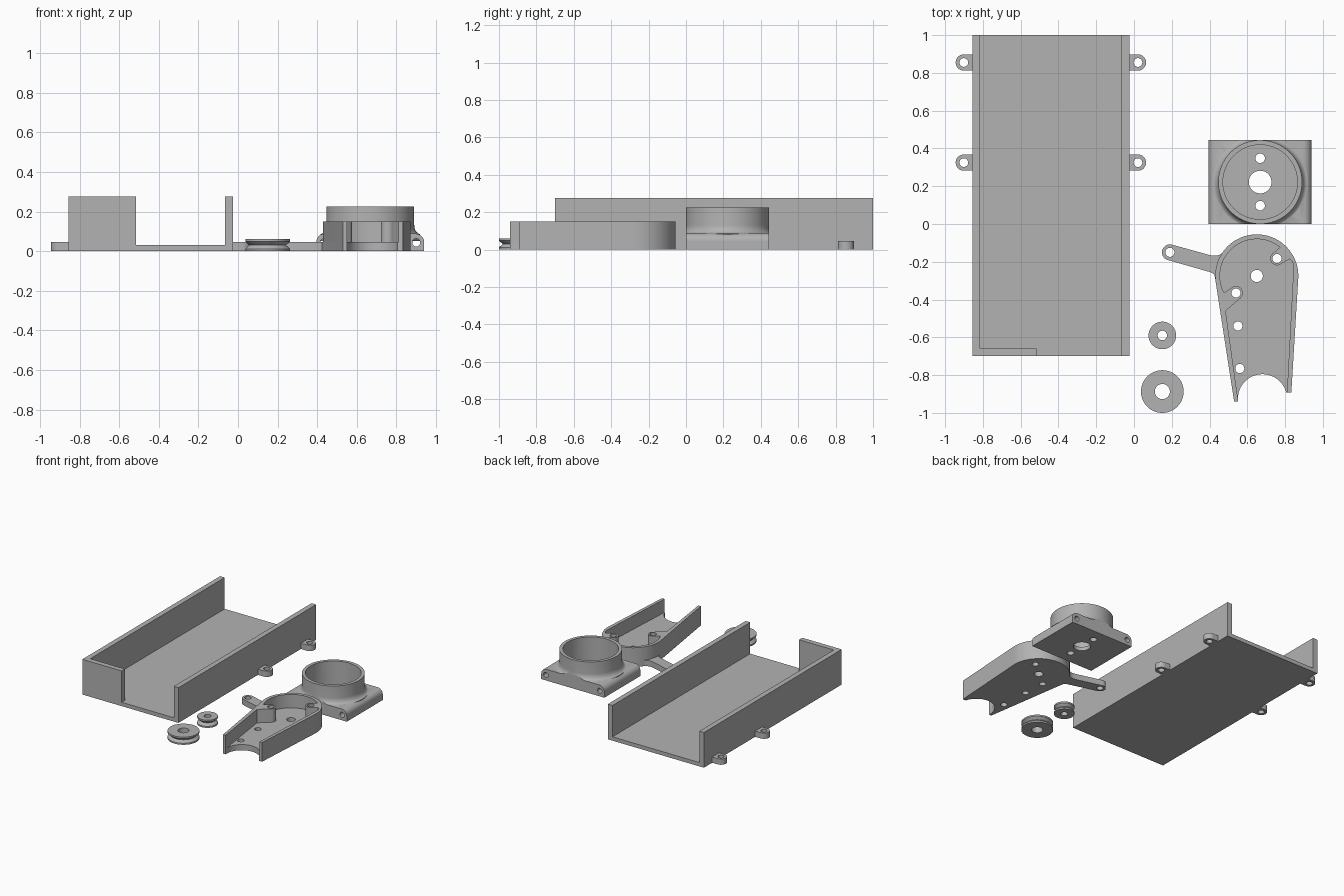
import bpy, bmesh, math
from mathutils import Matrix

if "Cube" in bpy.data.objects:
    bpy.data.objects.remove(bpy.data.objects["Cube"])

grey = bpy.data.materials.new("plain grey")
grey.diffuse_color = (0.45, 0.45, 0.45, 1)
grey.use_nodes = True
grey.node_tree.nodes["Principled BSDF"].inputs["Base Color"].default_value = grey.diffuse_color


def arc(cx, cy, r, a0, a1, n=24):
    """Points along an arc, angles in degrees."""
    return [(cx + r * math.cos(math.radians(a0 + (a1 - a0) * i / n)),
             cy + r * math.sin(math.radians(a0 + (a1 - a0) * i / n))) for i in range(n + 1)]


def circle(cx, cy, r, n=40):
    return arc(cx, cy, r, 0, 360, n)[:-1]


def finish(ob):
    bpy.ops.object.select_all(action='DESELECT')
    ob.select_set(True)
    bpy.context.view_layer.objects.active = ob
    bpy.ops.object.shade_smooth_by_angle(angle=math.radians(30))
    return ob


def from_bmesh(name, bm):
    bmesh.ops.recalc_face_normals(bm, faces=bm.faces)
    me = bpy.data.meshes.new(name)
    bm.to_mesh(me)
    bm.free()
    me.materials.append(grey)
    ob = bpy.data.objects.new(name, me)
    bpy.context.collection.objects.link(ob)
    return ob


def plate(name, loops, z0, z1, turn=None):
    """Extrude an outline (first loop) with holes (other loops) from z0 to z1."""
    cu = bpy.data.curves.new(name, 'CURVE')
    cu.dimensions, cu.fill_mode, cu.extrude = '2D', 'BOTH', (z1 - z0) / 2
    for loop in loops:
        sp = cu.splines.new('POLY')
        sp.points.add(len(loop) - 1)
        for p, (x, y) in zip(sp.points, loop):
            p.co = (x, y, 0, 1)
        sp.use_cyclic_u = True
    tmp = bpy.data.objects.new(name + "_outline", cu)
    bpy.context.collection.objects.link(tmp)
    bpy.context.view_layer.update()
    me = tmp.evaluated_get(bpy.context.evaluated_depsgraph_get()).to_mesh()
    bm = bmesh.new()
    bm.from_mesh(me)
    tmp.to_mesh_clear()
    bpy.data.objects.remove(tmp)
    bmesh.ops.remove_doubles(bm, verts=bm.verts, dist=1e-5)
    bmesh.ops.translate(bm, verts=bm.verts, vec=(0, 0, (z0 + z1) / 2))
    if turn:
        bmesh.ops.transform(bm, matrix=turn, verts=bm.verts)
    return finish(from_bmesh(name, bm))


def lathe(name, profile, x, y, n=72):
    """Revolve a closed (radius, z) profile around a vertical axis."""
    bm = bmesh.new()
    rings = []
    for i in range(n):
        a = 2 * math.pi * i / n
        rings.append([bm.verts.new((x + r * math.cos(a), y + r * math.sin(a), z)) for r, z in profile])
    k = len(profile)
    for i in range(n):
        a, b = rings[i], rings[(i + 1) % n]
        for j in range(k):
            bm.faces.new((a[j], b[j], b[(j + 1) % k], a[(j + 1) % k]))
    return finish(from_bmesh(name, bm))


def box(x0, x1, y0, y1):
    return [(x0, y0), (x1, y0), (x1, y1), (x0, y1)]


def boolean(ob, other, op):
    mod = ob.modifiers.new("cut", 'BOOLEAN')
    mod.object, mod.operation, mod.solver = other, op, 'EXACT'
    bpy.context.view_layer.objects.active = ob
    bpy.ops.object.modifier_apply(modifier=mod.name)
    bpy.data.objects.remove(other)


# Channel tray: floor and an L-shaped wall plus a straight wall
L, R, F, B, T = -0.855, -0.025, -0.70, 1.0, 0.04
plate("tray_floor", [box(L, R, F, B)], 0, 0.03)
plate("tray_left_and_front_wall",
      [[(L, F), (-0.515, F), (-0.515, F + T), (L + T, F + T), (L + T, B), (L, B)]], 0.03, 0.275)
plate("tray_right_wall", [box(R - T, R, F, B)], 0.03, 0.275)

# Screw tabs on both sides of the tray
for y in (0.325, 0.855):
    for side, edge in ((-1, L), (1, R)):
        cx = edge + side * 0.046
        end = arc(cx, y, 0.043, -90, 90 if side > 0 else -270)
        plate("screw_tab", [[(edge, y - 0.043)] + end + [(edge, y + 0.043)],
                            circle(cx, y, 0.023)], 0, 0.045)

# Grooved pulleys
for name, y, r, hole in (("small_pulley", -0.59, 0.073, 0.025), ("large_pulley", -0.887, 0.113, 0.04)):
    lathe(name, [(hole, 0), (r, 0), (r, 0.012), (r - 0.02, 0.03), (r, 0.048), (r, 0.06), (hole, 0.06)], 0.15, y)

# Socket: plate with rounded long edges and pin holes, flared ring on top
cx, cy = 0.668, 0.222
outline = ([(0.395, 0), (0.94, 0)] + arc(0.897, 0.045, 0.043, 0, 90, 12)
           + arc(0.438, 0.045, 0.043, 90, 180, 12))
stand = Matrix.Rotation(math.radians(90), 4, 'X')
socket = plate("socket", [outline, circle(0.9, 0.043, 0.02), circle(0.435, 0.043, 0.02)], -0.444, 0, stand)
flare = [(0.252 - 0.03 * math.sin(t), 0.132 - 0.045 * math.cos(t))
         for t in [math.pi / 2 * i / 8 for i in range(9)]]
ring = lathe("ring", [(0.18, 0.05), (0.252, 0.05)] + flare + [(0.222, 0.225), (0.18, 0.225)], cx, cy, 96)
boolean(ring, plate("trim", [box(0.3, 1.0, 0.0, 0.444)], -0.1, 0.4), 'INTERSECT')
boolean(socket, ring, 'UNION')
boolean(socket, plate("bore", [circle(cx, cy, 0.197, 96)], 0.03, 0.4), 'DIFFERENCE')
for y, r in ((cy, 0.06), (0.348, 0.025), (0.097, 0.025)):
    boolean(socket, plate("drill", [circle(cx, y, r)], -0.1, 0.1), 'DIFFERENCE')
finish(socket)

# Tapered arm: floor with side lever, then the wall with two screw bosses
hx, hy = 0.65, -0.275
bosses = [(0.54, -0.365), (0.757, -0.183)]
boss_holes = [circle(x, y, 0.024) for x, y in bosses]
lever = ([(0.43, -0.29), (0.425, -0.268), (0.408, -0.256)] + arc(0.19, -0.15, 0.042, 255, 75)
         + [(0.41, -0.167), (0.435, -0.168), (0.452, -0.163)])
notch = arc(0.68, -0.925, 0.13, 15, 180)
floor = ([(0.53, -0.94)] + lever + arc(hx, hy, 0.22, 147, -5, 48)
         + [(0.833, -0.892), (0.81, -0.892)] + notch + [(0.55, -0.94)])
plate("arm_floor", [floor, circle(0.19, -0.15, 0.024), circle(hx, hy, 0.032),
                    circle(0.55, -0.54, 0.024), circle(0.56, -0.765, 0.024)] + boss_holes, 0, 0.045)
(lx, ly), (rx, ry) = bosses
wall = ([(0.53, -0.94)] + arc(hx, hy, 0.22, 187, -5, 60) + [(0.833, -0.892), (0.81, -0.892)]
        + [(0.845, -0.225), (0.838, -0.198), (0.822, -0.186)]
        + arc(rx, ry, 0.036, -45, -230) + arc(hx, hy, 0.195, 51, 207, 48)
        + arc(lx, ly, 0.036, 130, -50) + [(0.485, -0.46), (0.55, -0.925), (0.55, -0.94)])
plate("arm_wall", [wall] + boss_holes, 0.045, 0.15)
